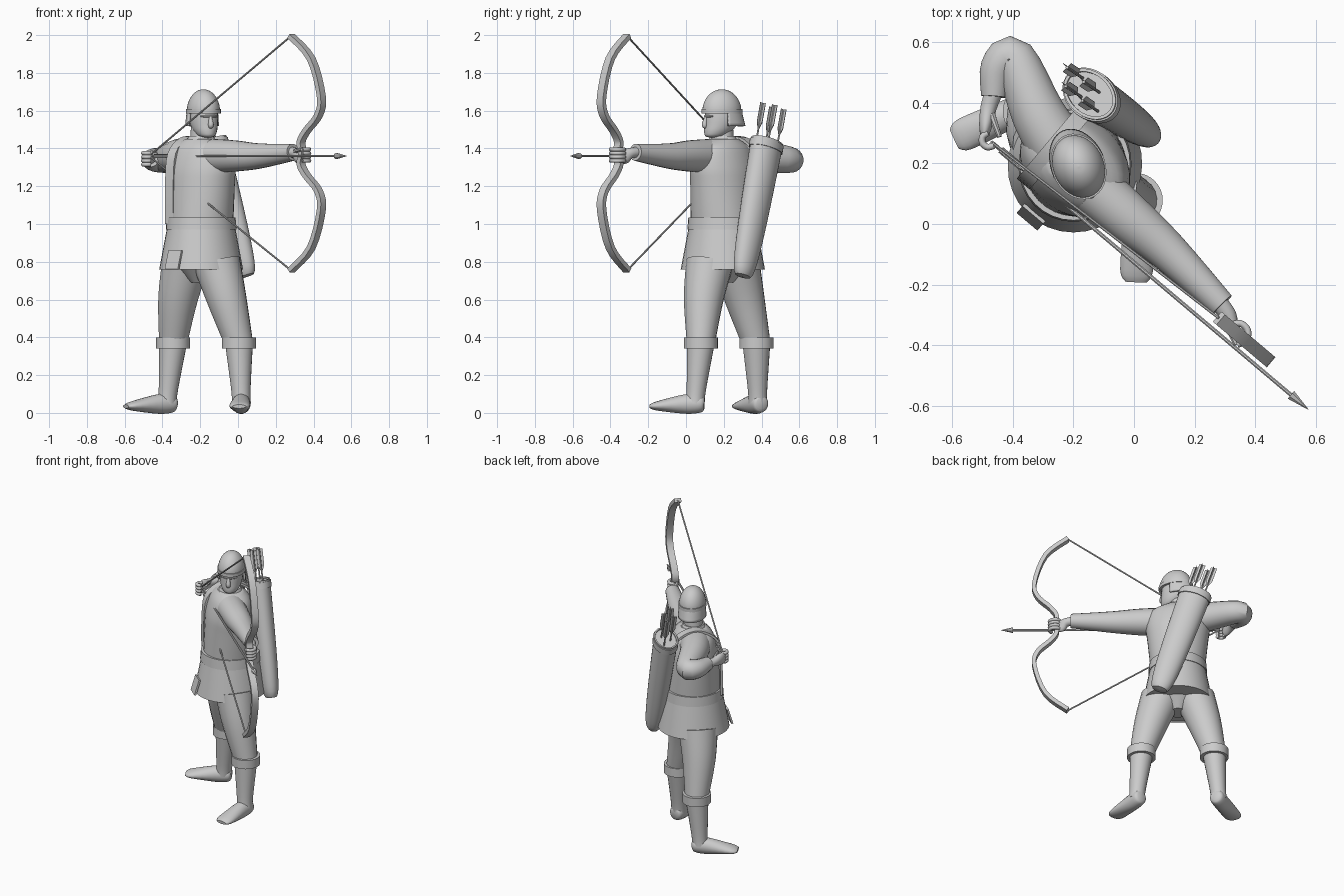
import bpy, bmesh, math
from mathutils import Vector

if "Cube" in bpy.data.objects:
    bpy.data.objects.remove(bpy.data.objects["Cube"])

grey = bpy.data.materials.new("plain_grey")
grey.use_nodes = True
grey.diffuse_color = (0.6, 0.6, 0.6, 1)
grey.node_tree.nodes["Principled BSDF"].inputs["Base Color"].default_value = grey.diffuse_color

UP = Vector((0, 0, 1))
AIM = Vector((0.764, -0.645, 0))      # direction of the shot
CHEST = AIM.cross(UP)                 # direction the chest faces
FACE = Vector((0.4, -0.917, 0))       # direction the head faces
ACROSS = FACE.cross(UP)
TORSO = Vector((-0.195, 0.195, 0))
ARM_HEIGHT = 1.36
parts = []


def at(aim, chest, height=ARM_HEIGHT):
    """Point measured from the body's centre line."""
    return TORSO + AIM * aim + CHEST * chest + UP * height


def spline(a, b, c, d, t):
    """Smooth step from b to c."""
    return b + t / 2 * (c - a + t * (2 * a - 5 * b + 4 * c - d + t * (3 * (b - c) + d - a)))


def loft(name, sections, side=UP, axis=None, sides=20, steps=4, arc=None):
    """Skin elliptical rings: (centre, radius along side, radius across)."""
    rows = [(*s[0], s[1], s[-1]) for s in sections]
    last = len(rows) - 1
    samples = []
    for i in range(last):
        near = [rows[max(0, min(last, i + k))] for k in (-1, 0, 1, 2)]
        for k in range(steps):
            samples.append([spline(*values, k / steps) for values in zip(*near)])
    samples.append(rows[-1])
    centres = [Vector(s[:3]) for s in samples]
    grow = math.sqrt(2) if sides == 4 else 1
    start, sweep = arc or (math.pi / sides, math.tau)
    bm = bmesh.new()
    rings = []
    for i, (*_, wide, deep) in enumerate(samples):
        along = axis or centres[min(i + 1, len(centres) - 1)] - centres[max(i - 1, 0)]
        along = along.normalized()
        u = (side - along * side.dot(along)).normalized() * max(wide, 0.001) * grow
        v = along.cross(u).normalized() * max(deep, 0.001) * grow
        ring = []
        for j in range(sides + (1 if arc else 0)):
            angle = start + sweep * j / sides
            ring.append(bm.verts.new(centres[i] + u * math.cos(angle) + v * math.sin(angle)))
        rings.append(ring)
    for low, high in zip(rings, rings[1:]):
        for j in range(sides):
            k = (j + 1) % len(low)
            bm.faces.new((low[j], low[k], high[k], high[j]))
    if not arc:
        bm.faces.new(rings[0][::-1])
        bm.faces.new(rings[-1])
    bmesh.ops.recalc_face_normals(bm, faces=bm.faces)
    mesh = bpy.data.meshes.new(name)
    bm.to_mesh(mesh)
    bm.free()
    mesh.materials.append(grey)
    ob = bpy.data.objects.new(name, mesh)
    bpy.context.collection.objects.link(ob)
    parts.append(ob)
    return ob


def upright(name, profile, centre=TORSO, side=AIM, **options):
    """Stack level rings: (height, radius along side, radius across)."""
    rows = [(centre + UP * z, *radii) for z, *radii in profile]
    return loft(name, rows, side, axis=UP, sides=32, **options)


def rod(name, start, end, radius, tip_radius):
    loft(name, [(start, radius), (end, tip_radius)], side=CHEST, sides=8, steps=1)


def fletching(name, front, back, width):
    """Two crossed vanes with slanted fronts."""
    along = (back - front).normalized()
    first = along.orthogonal().normalized()
    for label, side in (("a", first), ("b", along.cross(first))):
        rows = [(front, 0, 0), (front.lerp(back, 0.3), width, 0), (back, width, 0)]
        loft(f"{name}_{label}", rows, side=side, sides=4, steps=1)


def fingers(name, centre, radius, start, end):
    """Four stacked fingers curled about an upright axis."""
    for i in range(4):
        curl = []
        for k in range(5):
            angle = math.radians(start + (end - start) * k / 4)
            spoke = Vector((math.cos(angle), math.sin(angle), 0)) * radius
            curl.append((centre + spoke + UP * (i - 1.5) * 0.02, 0.011))
        loft(f"{name}_{i}", curl, sides=10)


# Tunic: skirt, belt, chest and collar
upright("tunic_skirt", [(0.76, 0.22, 0.225), (1, 0.175, 0.18)])
upright("belt", [(0.97, 0.185, 0.19), (1.035, 0.18, 0.185)])
upright("tunic_body", [(1, 0.17, 0.17), (1.2, 0.19, 0.16), (1.3, 0.2, 0.15),
                       (1.4, 0.18, 0.12), (1.45, 0.09, 0.08)])
upright("collar", [(1.4, 0.1, 0.1), (1.465, 0.065, 0.065)])
upright("pelvis", [(0.69, 0.05, 0.06), (0.8, 0.16, 0.15)])
loft("belt_end", [(at(0, 0.21, 0.86), 0.045, 0.006), (at(0, 0.24, 0.76), 0.045, 0.006)], side=AIM, sides=4)

# Legs, boot cuffs and boots
for name, s, turn in (("left", 1, 0.65), ("right", -1, 0.4)):
    cuff = at(s * 0.228, -0.04, 0.37)
    ankle = at(s * 0.258, -0.025, 0.05)
    toward = (AIM * s * turn + CHEST * 0.85).normalized()
    loft(f"{name}_trouser_leg", [(at(s * 0.11, 0, 0.79), 0.125), (at(s * 0.17, -0.01, 0.6), 0.105),
                                 (cuff, 0.075)], side=AIM)
    upright(f"{name}_boot_cuff", [(-0.03, 0.09, 0.09), (0.03, 0.09, 0.09)], centre=cuff)
    loft(f"{name}_boot_shaft", [(cuff, 0.074), (cuff.lerp(ankle, 0.75), 0.052), (ankle, 0.05)],
         side=AIM, axis=UP)
    foot = [(-0.05, 0.03, 0.03), (-0.03, 0.048, 0.046), (0.05, 0.052, 0.05), (0.2, 0.025, 0.055),
            (0.24, 0.01, 0.035)]
    loft(f"{name}_boot_foot", [(ankle + toward * reach - UP * max(0, reach) / 15, tall, wide)
                               for reach, tall, wide in foot])

# Arms
loft("bow_arm_sleeve", [(at(0.1, 0.02), 0.09), (at(0.25, 0.02), 0.083), (at(0.42, 0.02), 0.067),
                        (at(0.67, 0.04, 1.38), 0.045)])
loft("string_arm_sleeve", [(at(-0.05, 0), 0.1), (at(-0.2, -0.05), 0.09), (at(-0.38, -0.14, 1.34), 0.07),
                           (at(-0.4, -0.08, 1.34), 0.06), (at(-0.35, 0, 1.345), 0.043)])

# Hands
loft("bow_hand", [(at(0.65, 0.04, 1.38), 0.03), (at(0.7, 0.05, 1.375), 0.028), (at(0.73, 0.065), 0.042, 0.024),
                  (at(0.76, 0.07), 0.036, 0.016)])
fingers("bow_finger", at(0.77, 0.08, 1.365), 0.036, 130, -90)
rod("bow_thumb", at(0.71, 0.07, 1.385), at(0.79, 0.11, 1.395), 0.014, 0.009)
loft("string_hand", [(at(-0.36, -0.01, 1.345), 0.03), (at(-0.34, 0.04, 1.345), 0.027),
                     (at(-0.31, 0.09, 1.345), 0.04, 0.022), (at(-0.29, 0.12, 1.345), 0.036, 0.014)])
fingers("string_finger", at(-0.27, 0.12, 1.345), 0.024, 100, 310)
rod("string_thumb", at(-0.32, 0.05), at(-0.25, 0.09, 1.37), 0.014, 0.008)

# Head: an egg whose chin slides forward
head = Vector((-0.183, 0.19, 1.57))
skull = []
for k in range(9):
    angle = math.pi * (k / 8 - 0.5)
    lift, width = math.sin(angle), abs(math.cos(angle)) ** 0.7
    chin = FACE * 0.05 * min(lift, 0) ** 2
    skull.append((head + UP * lift * 0.115 + chin, 0.074 * width, 0.094 * width))
loft("head", skull, side=ACROSS, axis=UP)
upright("neck", [(1.4, 0.06, 0.06), (1.54, 0.053, 0.053)])

# Face details
nose_tip = head + FACE * 0.1 - UP * 0.045
loft("nose", [(head + FACE * 0.09, 0.008), (nose_tip, 0.015), (nose_tip - UP * 0.012 - FACE * 0.01, 0.01)],
     side=ACROSS, sides=10)
for name, drop, reach, half in (("brow", 0, 0.092, 0.05), ("upper_lip", 0.067, 0.09, 0.025),
                                ("lower_lip", 0.078, 0.088, 0.02)):
    middle = head + FACE * reach - UP * drop
    corner = FACE * half / 3
    loft(name, [(middle - corner - ACROSS * half, 0.004), (middle, 0.008),
                (middle - corner + ACROSS * half, 0.004)], sides=8)

# Helmet: dome, band and flared neck guard
dome = []
for k in range(8):
    angle = math.pi / 2 * k / 7
    dome.append((0.025 + 0.118 * math.sin(angle), 0.084 * math.cos(angle), 0.107 * math.cos(angle)))
upright("helmet_dome", dome, centre=head, side=ACROSS)
upright("helmet_band", [(0.015, 0.088, 0.112), (0.038, 0.088, 0.112)], centre=head, side=ACROSS)
guard = upright("neck_guard", [(-0.05, 0.09, 0.13), (0.03, 0.084, 0.108)], centre=head, side=ACROSS,
                arc=(math.pi, math.pi))
guard.modifiers.new("thickness", 'SOLIDIFY').thickness = 0.012

# Quiver: a rounded tube that folds into a hollow mouth
mouth = at(-0.115, -0.21, 1.44)
bottom = at(0.115, -0.235, 0.72)
lean = (mouth - bottom).normalized()
tube = []
for k in range(13):
    t = (k / 12) ** 2
    tube.append((bottom.lerp(mouth, t), 0.1 * t ** 0.15, 0.074 * t ** 0.15))
tube += [(mouth, 0.09, 0.064), (mouth - lean * 0.07, 0.09, 0.064)]
loft("quiver", tube, side=AIM, axis=lean, sides=32, steps=1)
loft("quiver_rim", [(mouth - lean * 0.05, 0.105, 0.079), (mouth - lean * 0.01, 0.105, 0.079)],
     side=AIM, axis=lean, sides=32, steps=1)
strap = [(-0.15, 1.4), (-0.07, 1.45), (0.03, 1.45), (0.13, 1.37), (0.15, 1.2), (0.15, 1)]
loft("quiver_strap", [(at(-0.09, c, z), 0.028, 0.007) for c, z in strap], side=AIM, sides=4)

# Spare arrows
for i in range(4):
    base = mouth + AIM * (0.06 - 0.04 * i) + CHEST * 0.025 * (-1) ** i
    tip = base + lean * (0.21 - 0.012 * i)
    rod(f"spare_arrow_{i}", base - lean * 0.2, tip, 0.005, 0.005)
    fletching(f"spare_fletching_{i}", tip - lean * 0.15, tip, 0.02)

# Bow: one recurved limb mirrored about the grip
limb = [(0.06, -0.01), (0.12, 0.03), (0.2, 0.11), (0.3, 0.13), (0.5, 0.06), (0.62, -0.08)]
path = [(-rise, out) for rise, out in reversed(limb)] + [(0, 0)] + limb
bow = [(at(0.77 + out, 0.08, 1.375 + rise), 0.022, 0.013) for rise, out in path]
loft("bow", bow, side=CHEST, sides=4)

# Drawn string and nocked arrow
nock, point = at(-0.26, 0.12), at(1.11, 0.12)
rod("lower_string", nock, bow[0][0], 0.005, 0.005)
rod("upper_string", nock, bow[-1][0], 0.005, 0.005)
rod("arrow_shaft", nock, point - AIM * 0.05, 0.007, 0.007)
rod("arrow_head", point - AIM * 0.075, point, 0.018, 0)
fletching("arrow_fletching", nock + AIM * 0.16, nock + AIM * 0.04, 0.014)

# Smooth shading with crisp edges
bpy.ops.object.select_all(action='DESELECT')
for ob in parts:
    ob.select_set(True)
bpy.context.view_layer.objects.active = parts[0]
bpy.ops.object.shade_smooth_by_angle(angle=math.radians(40))
